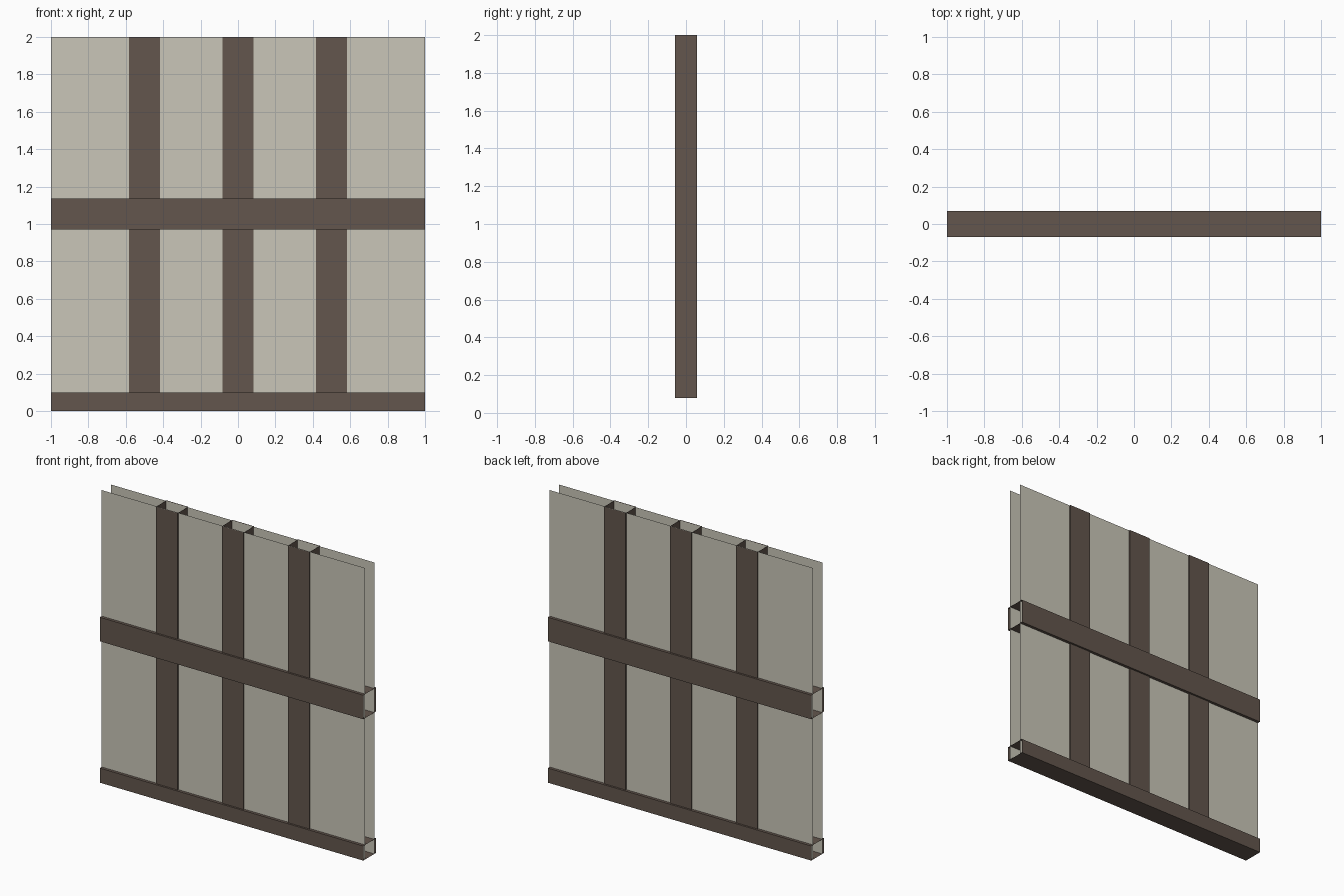
import bpy
from mathutils import Vector

if "Cube" in bpy.data.objects:
    bpy.data.objects.remove(bpy.data.objects["Cube"])


def material(name, rgb):
    m = bpy.data.materials.new(name)
    m.diffuse_color = (*rgb, 1)
    m.use_nodes = True
    m.node_tree.nodes["Principled BSDF"].inputs["Base Color"].default_value = m.diffuse_color
    return m


PLASTER = material("pale_plaster", (0.591, 0.565, 0.479))
TIMBER = material("dark_timber", (0.125, 0.093, 0.074))


def add_mesh(name, verts, faces, mat):
    me = bpy.data.meshes.new(name)
    me.from_pydata(verts, [], faces)
    me.materials.append(mat)
    ob = bpy.data.objects.new(name, me)
    bpy.context.collection.objects.link(ob)
    return ob


def open_tube(name, lo, hi, axis):
    """Four-sided timber casing without end caps, running along axis."""
    a, b = (axis + 1) % 3, (axis + 2) % 3
    verts = []
    for end in (lo, hi):
        for pa, pb in ((lo, lo), (hi, lo), (hi, hi), (lo, hi)):
            v = Vector((0, 0, 0))
            v[axis], v[a], v[b] = end[axis], pa[a], pb[b]
            verts.append(v)
    faces = [(i, (i + 1) % 4, (i + 1) % 4 + 4, i + 4) for i in range(4)]
    return add_mesh(name, verts, faces, TIMBER)


# Thin plaster sheets, front and back
for name, y in (("front_panel", -0.05), ("back_panel", 0.05)):
    face = (0, 1, 2, 3) if y < 0 else (3, 2, 1, 0)
    add_mesh(name, [(-1, y, 0), (1, y, 0), (1, y, 2), (-1, y, 2)], [face], PLASTER)

# Upright posts
for i, x in enumerate((-0.5, 0, 0.5)):
    open_tube(f"post_{i + 1}", (x - 0.082, -0.057, 0.08), (x + 0.082, 0.057, 2), 2)

# Horizontal beams
for name, z0, z1 in (("bottom_beam", 0, 0.10), ("middle_beam", 0.97, 1.135)):
    open_tube(name, (-1, -0.07, z0), (1, 0.07, z1), 0)
